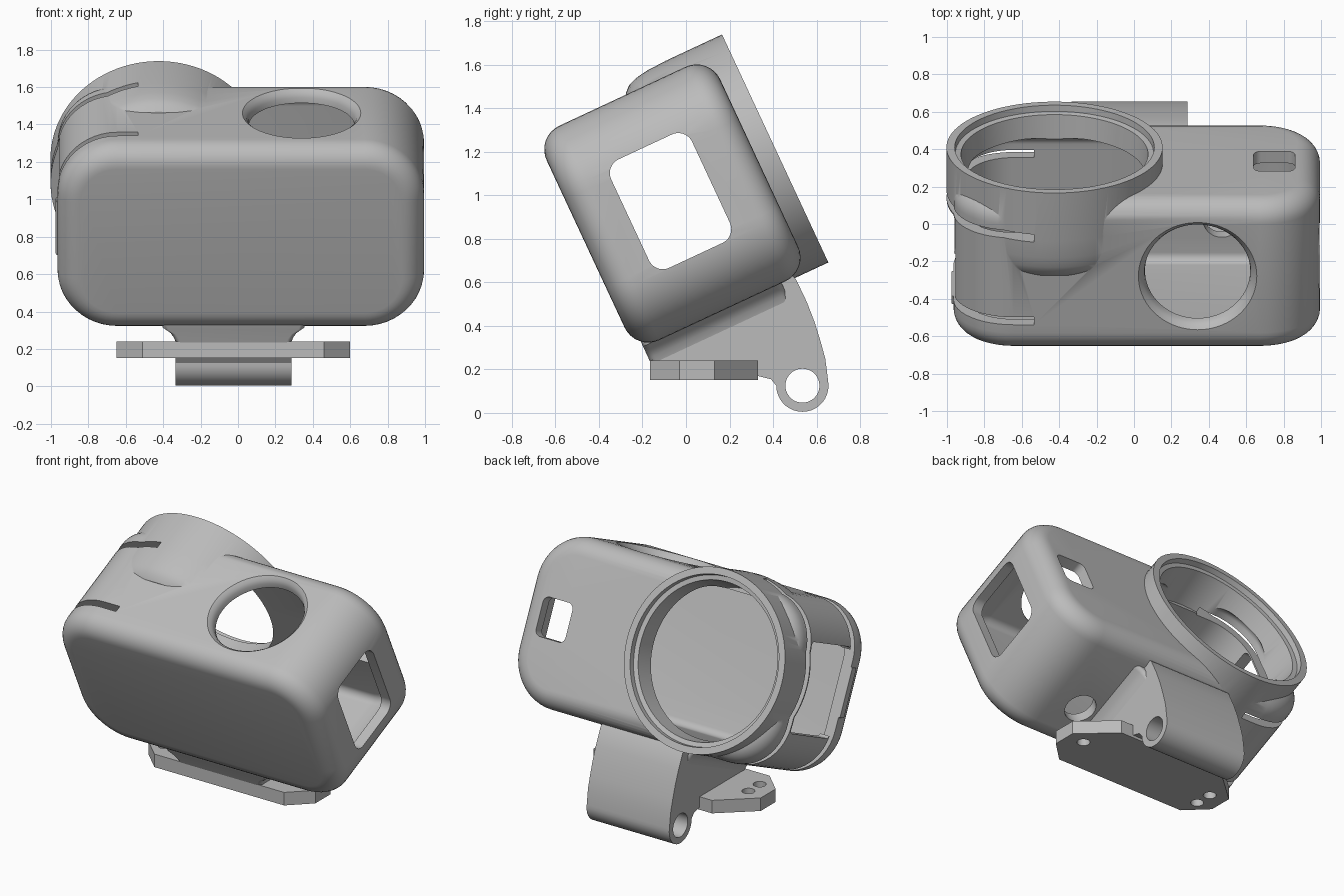
import bpy, bmesh
from math import sin, cos, pi, radians
from mathutils import Matrix, Vector

if "Cube" in bpy.data.objects:
    bpy.data.objects.remove(bpy.data.objects["Cube"])

TILT = Matrix.Rotation(radians(25), 4, 'X')
MID = 0.015                      # body centre in x
FRONT, BACK = -0.09, 0.79        # body depth before tilting
LOW, HIGH = 0.355, 1.442         # body height before tilting
LENS = (-0.425, 0.928)           # lens axis in x and z

grey = bpy.data.materials.new("plastic_grey")
grey.use_nodes = True
grey.diffuse_color = (0.5, 0.5, 0.5, 1)
grey.node_tree.nodes["Principled BSDF"].inputs["Base Color"].default_value = (0.5, 0.5, 0.5, 1)


def place(axis, u, v, d):
    return Vector({'x': (d, u, v), 'y': (u, d, v), 'z': (u, v, d)}[axis])


def circle(axis, centre, r, d, n=72):
    return [place(axis, centre[0] + r * cos(2 * pi * i / n),
                  centre[1] + r * sin(2 * pi * i / n), d) for i in range(n)]


def round_rect(axis, centre, w, h, r, d, n=12):
    pts = []
    for k, (su, sv) in enumerate([(1, 1), (-1, 1), (-1, -1), (1, -1)]):
        for i in range(n + 1):
            a = pi / 2 * (k + i / n)
            pts.append(place(axis, centre[0] + su * (w / 2 - r) + r * cos(a),
                             centre[1] + sv * (h / 2 - r) + r * sin(a), d))
    return pts


def loft(name, rings, tilt=True):
    """Skin a closed solid through equal-length rings."""
    bm = bmesh.new()
    loops = [[bm.verts.new(p) for p in ring] for ring in rings]
    for a, b in zip(loops, loops[1:]):
        for i in range(len(a)):
            j = (i + 1) % len(a)
            bm.faces.new((a[i], a[j], b[j], b[i]))
    bm.faces.new(loops[0])
    bm.faces.new(loops[-1])
    bmesh.ops.recalc_face_normals(bm, faces=bm.faces)
    if tilt:
        bm.transform(TILT)
    mesh = bpy.data.meshes.new(name)
    bm.to_mesh(mesh)
    bm.free()
    mesh.materials.append(grey)
    obj = bpy.data.objects.new(name, mesh)
    bpy.context.collection.objects.link(obj)
    return obj


def soft_box(name, x0, x1, y0, y1, z0, z1, corner, edge, steps=8):
    """Box with large corners in the front plane and rounded front and back edges."""
    sides = []
    for i in range(steps + 1):
        a = pi / 2 * i / steps
        sides.append((edge * (1 - sin(a)), edge * (1 - cos(a))))
    levels = [(y0 + d, s) for s, d in sides] + [(y1 - d, s) for s, d in reversed(sides)]
    centre = ((x0 + x1) / 2, (z0 + z1) / 2)
    return loft(name, [round_rect('y', centre, x1 - x0 - 2 * s, z1 - z0 - 2 * s,
                                  corner - s, y) for y, s in levels])


def box(name, x, y, z):
    c = ((x[0] + x[1]) / 2, (z[0] + z[1]) / 2)
    return loft(name, [round_rect('y', c, x[1] - x[0], z[1] - z[0], 0.01, d, 2) for d in y])


def turned(name, axis, centre, profile, tilt=True, n=72):
    return loft(name, [circle(axis, centre, r, d, n) for d, r in profile], tilt)


def combine(obj, tools):
    """Apply booleans, then remove the helper solids."""
    for kind, tool in tools:
        tool.hide_render = True
        mod = obj.modifiers.new(kind, 'BOOLEAN')
        mod.operation, mod.object, mod.solver = kind, tool, 'EXACT'
    graph = bpy.context.evaluated_depsgraph_get()
    mesh = bpy.data.meshes.new_from_object(obj.evaluated_get(graph))
    obj.modifiers.clear()
    obj.data = mesh
    for _, tool in tools:
        bpy.data.objects.remove(tool)


# Camera housing shell with lens hood
housing = soft_box("housing", MID - 0.98, MID + 0.98, FRONT, BACK, LOW, HIGH, 0.32, 0.12)
hood = turned("hood", 'y', LENS, [(0.885, 0.578), (0.6, 0.578), (0.5, 0.573), (0.44, 0.563),
                                  (0.4, 0.548), (0.37, 0.52), (0.36, 0.48)], n=96)
catch = box("catch", (-0.975, -0.9), (0.03, 0.078), (0.76, 1.08))
cavity = soft_box("cavity", MID - 0.91, MID + 0.91, -0.02, 0.72, 0.425, 1.37, 0.25, 0.05)
bore = turned("bore", 'y', LENS, [(0.95, 0.54), (0.85, 0.53), (0.845, 0.5), (0.6, 0.47)], n=96)
button_hole = turned("button_hole", 'z', (0.34, 0.365),
                     [(1.5, 0.34), (1.445, 0.32), (1.425, 0.297), (1.4, 0.285),
                      (1.36, 0.28), (1.2, 0.28)])
drain_hole = turned("drain_hole", 'z', (0.47, 0.22), [(0.3, 0.1), (0.6, 0.1)])
port = loft("port", [round_rect('x', (0.347, 0.912), 0.41, 0.55, 0.07, d) for d in (0.7, 1.2)])
side_gap = loft("side_gap", [round_rect('x', (0.35, 0.912), 0.46, 0.58, 0.03, d)
                             for d in (-1.2, -0.75)])
back_hole = loft("back_hole", [round_rect('y', (0.75, 0.9), 0.22, 0.25, 0.04, d)
                               for d in (0.6, 0.9)])
slots = [box("slot", (-1.2, -0.535), (y, y + 0.045), (0.2, 1.7)) for y in (0.078, 0.59)]
combine(housing, [('UNION', hood), ('UNION', catch)] +
        [('DIFFERENCE', c) for c in [cavity, bore, button_hole, drain_hole, port,
                                     side_gap, back_hole] + slots])

# Mount arm with hinge knuckle
pivot = (0.535, 0.125)
outline = [(-0.165, 0.35), (-0.155, 0.24), (-0.15, 0.17), (0.33, 0.17), (0.39, 0.155)]
outline += [(pivot[0] + 0.12 * cos(radians(a)), pivot[1] + 0.12 * sin(radians(a)))
            for a in range(180, 371, 10)]
outline += [(0.64, 0.25), (0.618, 0.33), (0.59, 0.42), (0.555, 0.51), (0.505, 0.615),
            (0.469, 0.649)]
arm = loft("mount_arm", [[place('x', y, z, x) for y, z in outline] for x in (-0.333, 0.285)],
           False)
combine(arm, [('DIFFERENCE', turned("pin_hole", 'x', pivot, [(-0.5, 0.078), (0.5, 0.078)],
                                    False))])

# Flared foot where the arm meets the housing
foot = loft("arm_foot", [round_rect('z', (-0.024, 0.3), 0.618 + 2 * s, 0.7, 0.03, d)
                         for d, s in [(0.27, 0), (0.3, 0.01), (0.33, 0.03),
                                      (0.36, 0.07), (0.385, 0.075)]])

# Clip plate with chamfered corners and screw holes
half = [(0.485, -0.165), (0.625, -0.03), (0.625, 0.13), (0.4, 0.33)]
shape = half + [(-x, y) for x, y in reversed(half)]
plate = loft("clip_plate", [[place('z', x - 0.025, y, z) for x, y in shape]
                            for z in (0.152, 0.24)], False)
combine(plate, [('DIFFERENCE', turned("screw_hole", 'z', c, [(0.1, 0.04), (0.3, 0.04)], False, 32))
                for c in [(0.48, 0.09), (-0.53, 0.09), (-0.53, -0.03)]])

# Smooth curved surfaces while keeping edges crisp
bpy.ops.object.select_all(action='DESELECT')
for obj in (housing, arm, foot, plate):
    obj.select_set(True)
bpy.context.view_layer.objects.active = housing
bpy.ops.object.shade_smooth_by_angle(angle=radians(30))
